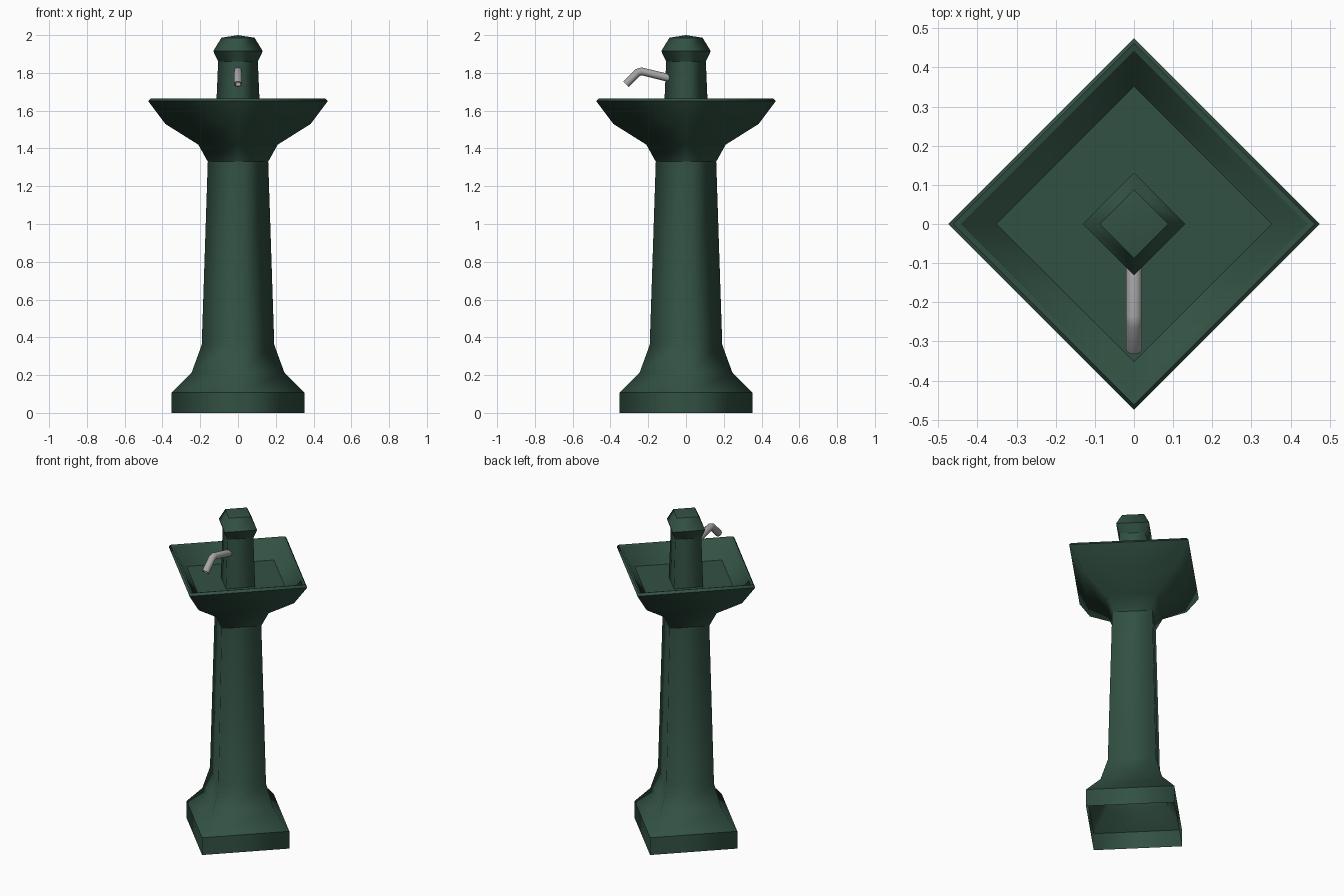
import bpy, bmesh, math
from mathutils import Vector

if "Cube" in bpy.data.objects:
    bpy.data.objects.remove(bpy.data.objects["Cube"])


def material(name, colour):
    m = bpy.data.materials.new(name)
    m.diffuse_color = (*colour, 1)
    m.use_nodes = True
    m.node_tree.nodes["Principled BSDF"].inputs["Base Color"].default_value = m.diffuse_color
    return m


GREEN = material("dark green paint", (0.032, 0.082, 0.056))
STEEL = material("brushed steel", (0.38, 0.38, 0.38))


def finish(bm, name, mat):
    me = bpy.data.meshes.new(name)
    bm.to_mesh(me)
    bm.free()
    me.materials.append(mat)
    ob = bpy.data.objects.new(name, me)
    bpy.context.collection.objects.link(ob)
    return ob


def diamond_lathe(name, profile):
    """Four-sided turned shell: corners soft, strong horizontal steps crisp."""
    bm = bmesh.new()
    rings = []
    for r, z in profile:
        if r == 0:
            rings.append([bm.verts.new((0, 0, z))] * 4)
        else:
            rings.append([bm.verts.new((r * x, r * y, z))
                          for x, y in ((1, 0), (0, 1), (-1, 0), (0, -1))])
    for a, b in zip(rings, rings[1:]):
        for i in range(4):
            j = (i + 1) % 4
            quad = [a[i], a[j], b[j], b[i]]
            bm.faces.new(list(dict.fromkeys(quad)))
    bm.normal_update()
    for f in bm.faces:
        f.smooth = True
    for e in bm.edges:
        level = abs(e.verts[0].co.z - e.verts[1].co.z) < 1e-5
        if level and len(e.link_faces) == 2:
            e.smooth = e.calc_face_angle() < math.radians(30)
    return finish(bm, name, GREEN)


# Plinth, flared foot and tapering column, open underneath
diamond_lathe("pedestal", [(0.352, 0), (0.352, 0.107), (0.245, 0.215),
                           (0.192, 0.36), (0.16, 1.33)])

# Basin with bevelled rim, sloping inner walls and flat floor
diamond_lathe("basin", [(0.16, 1.33), (0.21, 1.42), (0.385, 1.53),
                        (0.475, 1.65), (0.462, 1.665), (0.443, 1.66),
                        (0.352, 1.56), (0, 1.56)])

# Central post
diamond_lathe("post", [(0.118, 1.56), (0.105, 1.86)])

# Post cap
diamond_lathe("post_cap", [(0.105, 1.86), (0.131, 1.915),
                           (0.088, 1.986), (0, 2.0)])


# Bent spout with a recessed mouth
def spout(name, path, radius, sides=12):
    bm = bmesh.new()
    pts = [Vector((0, y, z)) for y, z in path]
    dirs = [(b - a).normalized() for a, b in zip(pts, pts[1:])]
    side = Vector((1, 0, 0))
    stations = []
    for i, p in enumerate(pts):
        d = (dirs[max(i - 1, 0)] + dirs[min(i, len(dirs) - 1)]).normalized()
        stations.append((p, d, radius))
    end, d, _ = stations[-1]
    stations += [(end, d, radius * 0.7), (end - d * 0.03, d, radius * 0.7)]
    rings = []
    for p, d, r in stations:
        up = side.cross(d)
        rings.append([bm.verts.new(p + r * (side * math.cos(t) + up * math.sin(t)))
                      for t in (2 * math.pi * k / sides for k in range(sides))])
    for a, b in zip(rings, rings[1:]):
        for i in range(sides):
            j = (i + 1) % sides
            bm.faces.new((a[i], a[j], b[j], b[i]))
    bm.faces.new(rings[-1])
    bm.faces.new(rings[0][::-1])
    bmesh.ops.recalc_face_normals(bm, faces=bm.faces[:])
    ob = finish(bm, name, STEEL)
    bpy.context.view_layer.objects.active = ob
    ob.select_set(True)
    bpy.ops.object.shade_smooth_by_angle(angle=math.radians(40))
    ob.select_set(False)


spout("spout", [(-0.07, 1.768), (-0.235, 1.808), (-0.255, 1.802),
                (-0.318, 1.74)], 0.021)
